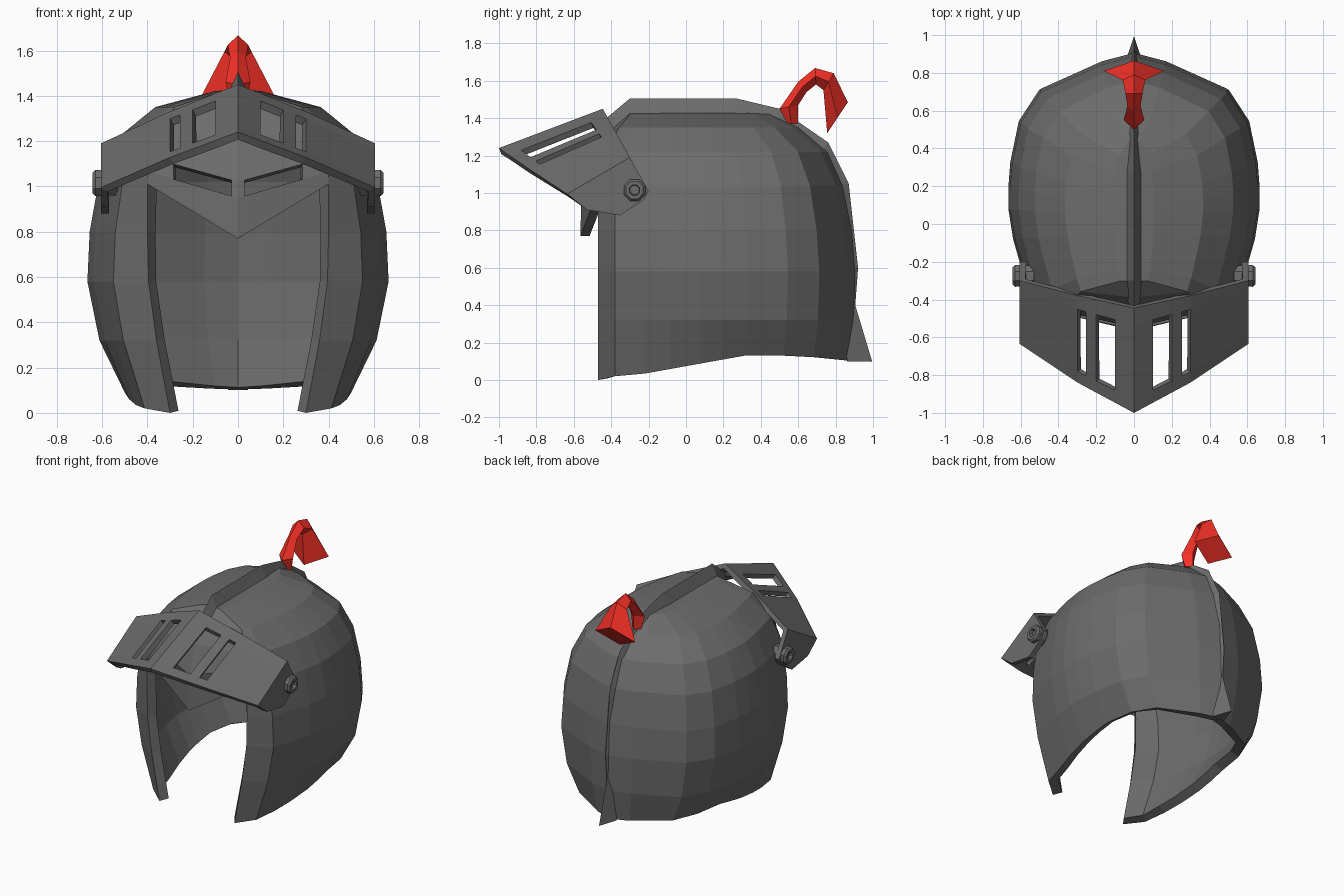
import bpy, bmesh, math
from mathutils import Vector

if "Cube" in bpy.data.objects:
    bpy.data.objects.remove(bpy.data.objects["Cube"])

def material(name, colour):
    m = bpy.data.materials.new(name)
    m.diffuse_color = (*colour, 1)
    m.use_nodes = True
    m.node_tree.nodes["Principled BSDF"].inputs["Base Color"].default_value = m.diffuse_color
    return m

STEEL = material("dark_steel", (.15, .15, .15))
RED = material("red", (.9, .03, .02))

def make(name, grids, holes=(), caps=(), polys=(), mirror=True, thick=0.0, outward=True, mat=STEEL):
    """Mesh from point grids (rows of points) and loose polygons; half meshes are mirrored."""
    bm = bmesh.new()
    for g in grids:
        vs = [[bm.verts.new(p) for p in row] for row in g]
        for i in range(len(vs) - 1):
            for j in range(len(vs[0]) - 1):
                if (i, j) not in holes:
                    bm.faces.new((vs[i][j], vs[i][j+1], vs[i+1][j+1], vs[i+1][j]))
        for c in caps:
            bm.faces.new(vs[c][:-1])
    for p in polys:
        bm.faces.new([bm.verts.new(q) for q in p])
    bmesh.ops.remove_doubles(bm, verts=bm.verts, dist=0.002)
    bmesh.ops.dissolve_degenerate(bm, edges=bm.edges, dist=0.0005)
    loose = [v for v in bm.verts if not v.link_faces]
    bmesh.ops.delete(bm, geom=loose, context='VERTS')
    bmesh.ops.recalc_face_normals(bm, faces=bm.faces)
    if outward:
        mid = Vector((0, 0.05, 0.7))
        s = sum(f.normal.dot(f.calc_center_median() - mid) * f.calc_area() for f in bm.faces)
        if s < 0:
            bmesh.ops.reverse_faces(bm, faces=bm.faces)
    me = bpy.data.meshes.new(name)
    bm.to_mesh(me)
    bm.free()
    me.materials.append(mat)
    ob = bpy.data.objects.new(name, me)
    bpy.context.collection.objects.link(ob)
    if mirror:
        m = ob.modifiers.new("mirror", 'MIRROR')
        m.use_clip = True
        m.merge_threshold = 0.003
    if thick:
        s = ob.modifiers.new("thickness", 'SOLIDIFY')
        s.thickness = thick
        s.offset = -1
    return ob

def lerp(a, b, t):
    return tuple(Vector(a).lerp(Vector(b), t))

# Helmet shell: one half outline, scaled level by level
outline = [(.40, -.47), (.55, -.38), (.60, -.22), (.64, -.08), (.665, .08), (.665, .2),
           (.655, .33), (.61, .55), (.5, .72), (.17, .87), (0, .915)]
# z, width scale, back scale, front scale, front edge x
levels = [(1.43, 0, .45, .64, 0), (1.42, .16, .51, .64, .07), (1.35, .55, .66, .76, .28),
          (1.22, .79, .83, .92, .37), (1.04, .92, .92, 1, .40), (.8, .985, .97, 1, .40),
          (.58, 1, .99, 1, .395), (.32, .92, .98, 1, .36), (.1, .75, .95, 1, .30)]

def bottom(y):
    if y < -.4:
        return 0
    return .02 if y < -.3 else min(.13, .02 + (y + .3) * .18) - max(0, y - .6) * .1

shell = []
for z, w, back, front, fx in levels:
    row = []
    for k, (x, y) in enumerate(outline):
        py = y * (back if y > 0 else front)
        row.append((fx if k == 0 else x * w, py, bottom(py) if z == .1 else z))
    shell.append(row)
make("helmet_shell", [shell], thick=.065)

# Brow plate with eye slits and pointed nose guard
edge = [r[0] for r in shell[:4]] + [(.40, -.455, 1.13), (.40, -.47, 1.065), (.40, -.47, 1.01)]
centre = [(0, -.30, 1.43), (0, -.31, 1.42), (0, -.39, 1.35), (0, -.475, 1.22),
          (0, -.55, 1.02), (0, -.56, .95), (0, -.565, .77)]
brow = [[lerp(c, e, t) for t in (0, .07, .71, 1)] for c, e in zip(centre, edge)]
make("brow_plate", [brow], holes={(4, 1)}, thick=.05)

# Triangular crest ridge running from the brow to the tail at the neck
ridge = [(-.45, 1.38, -.40, 1.29), (-.3, 1.505, -.3, 1.41), (.27, 1.505, .27, 1.41),
         (.5, 1.45, .46, 1.36), (.76, 1.27, .71, 1.2), (.87, 1.05, .80, 1.03),
         (.92, .6, .86, .6), (.905, .4, .85, .4), (.995, .1, .86, .1)]
sections = [[(0, oy, oz), (.045, by, bz), (-.045, by, bz), (0, oy, oz)] for oy, oz, by, bz in ridge]
make("crest_ridge", [sections], caps=(0, -1), mirror=False, outward=False)

# Raised visor: prow shaped plate with slots, plus side cheeks
def visor_col(x):
    t = x / .605
    bulge = .02 * (1 - abs(2 * t - 1))
    f = Vector(lerp((0, -1, 1.24), (.605, -.635, .995), t)) + Vector((0, -bulge, bulge * .5))
    r = Vector(lerp((0, -.445, 1.45), (.605, -.30, 1.19), t)) + Vector((0, -bulge * .3, bulge * .5))
    return [lerp(f, r, s) for s in (0, .125, .84, 1)]

cols = [visor_col(x) for x in (0, .10, .20, .255, .30, .605)]
side = [(-.20, 1.01), (-.225, .965), (-.35, .88), (-.53, .91)]
cheek = cols[-1] + [(.605, y, z) for y, z in side]
make("visor", [cols], holes={(1, 1), (3, 1)}, polys=[cheek], thick=.035)

# Hinge bolts: octagonal ring with a recessed pin
def lathe(profile, n=8):
    return [[(x, -.275 + rad * math.cos(2 * math.pi * (k + .5) / n),
              1.015 + rad * math.sin(2 * math.pi * (k + .5) / n)) for k in range(n + 1)]
            for x, rad in profile]

make("hinge_bolts", [lathe([(.53, .06), (.63, .062), (.642, .05), (.642, .03), (.62, .026)])],
     caps=(0, -1), outward=False)

# Red plume: diamond sections arching backwards
# outer y, z, inner y, z, half width
plume_path = [(.525, 1.37, .60, 1.37, .035), (.50, 1.45, .60, 1.47, .055),
              (.60, 1.595, .645, 1.54, .035), (.69, 1.668, .695, 1.58, .045),
              (.79, 1.64, .735, 1.55, .06), (.865, 1.485, .755, 1.32, .16)]
plume_rows = []
for oy, oz, iy, iz, w in plume_path:
    my, mz = (oy + iy) / 2, (oz + iz) / 2
    o = (0, oy, oz)
    plume_rows.append([o, (w, my, mz), (0, iy, iz), (-w, my, mz), o])
make("plume", [plume_rows], caps=(0, -1), mirror=False, outward=False, mat=RED)
